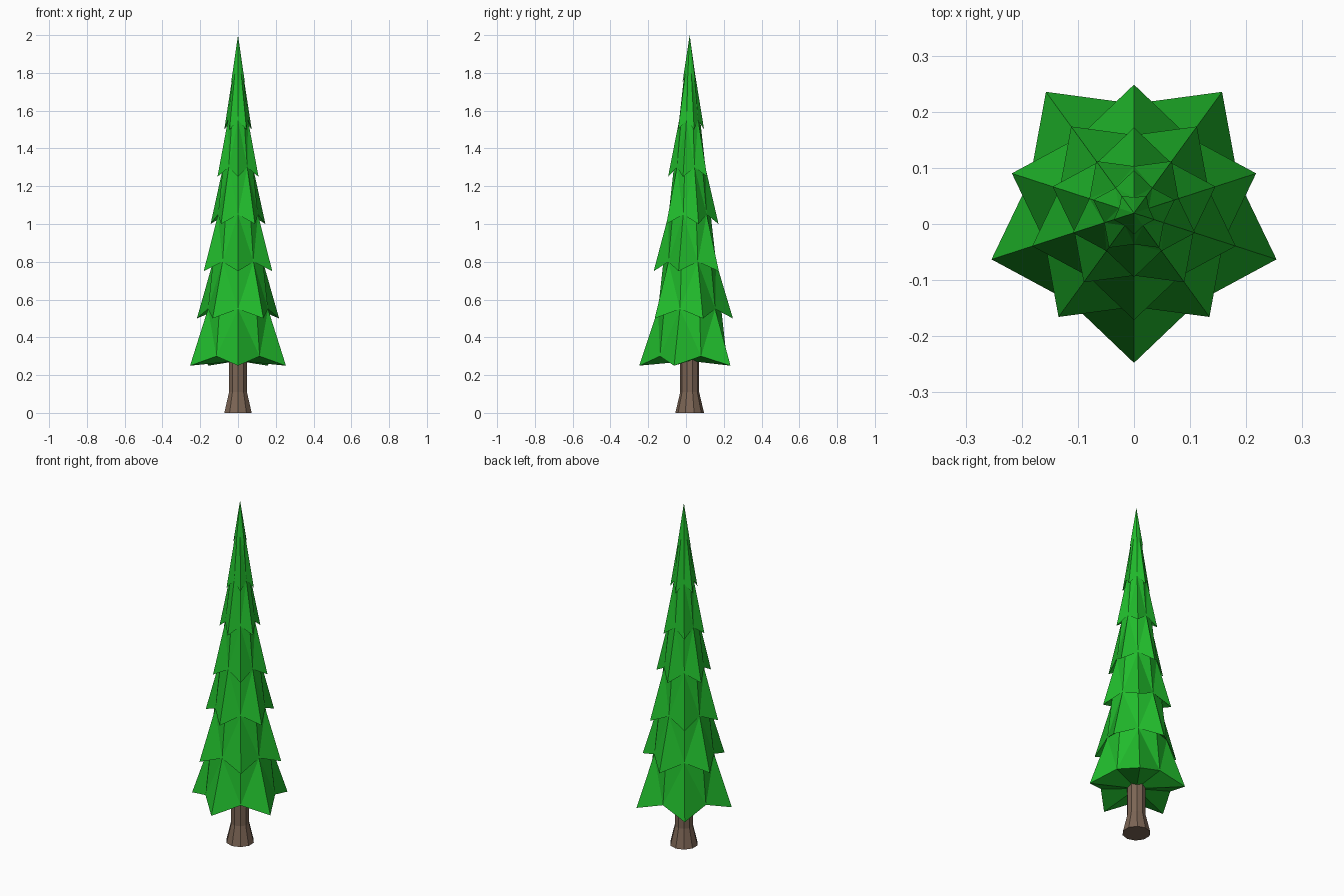
import bpy, bmesh
from math import sin, cos, radians

if "Cube" in bpy.data.objects:
    bpy.data.objects.remove(bpy.data.objects["Cube"])

AXIS_Y = 0.0195   # tree axis, so that the branch spikes are centred in y
SIDES = 10


def material(name, color):
    m = bpy.data.materials.new(name)
    m.diffuse_color = (*color, 1)
    m.use_nodes = True
    m.node_tree.nodes["Principled BSDF"].inputs["Base Color"].default_value = m.diffuse_color
    return m


def point(bm, j, r, z):
    a = radians(-90 + 36 * j)
    return bm.verts.new((r * cos(a), AXIS_Y + r * sin(a), z))


def bridge(bm, low, high):
    for j in range(SIDES):
        k = (j + 1) % SIDES
        bm.faces.new((low[j], low[k], high[k], high[j]))


def fan(bm, ring, tip):
    for j in range(SIDES):
        bm.faces.new((ring[j], ring[(j + 1) % SIDES], tip))


def finish(bm, name, mat):
    bmesh.ops.recalc_face_normals(bm, faces=bm.faces)
    me = bpy.data.meshes.new(name)
    bm.to_mesh(me)
    bm.free()
    me.materials.append(mat)
    ob = bpy.data.objects.new(name, me)
    bpy.context.collection.objects.link(ob)
    return ob


# Trunk: flared foot, straight upper part
bm = bmesh.new()
rings = [[point(bm, j, r, z) for j in range(SIDES)]
         for r, z in ((0.076, 0), (0.05, 0.11), (0.05, 0.3))]
bridge(bm, rings[0], rings[1])
bridge(bm, rings[1], rings[2])
bm.faces.new(rings[0])
bm.faces.new(rings[2])
finish(bm, "trunk", material("bark", (0.2, 0.13, 0.09)))

# Foliage: seven stacked five-pointed skirts, each turned 36 degrees from the last
bm = bmesh.new()
TIERS = 7
below = None
for i in range(TIERS):
    r = 0.267 * (1 - i / TIERS)
    z = 0.25 + 0.25 * i
    # inner ring holds the notches; spikes hang outward and down from it
    inner = [point(bm, j, 0.73 * r, z + 0.05) for j in range(SIDES)]
    star = [point(bm, j, r, z) if (i + j) % 2 == 0 else inner[j]
            for j in range(SIDES)]
    if below:
        bridge(bm, below, inner)
        # spike undersides
        for j in range(i % 2, SIDES, 2):
            bm.faces.new((star[j], inner[j], inner[j - 1]))
            bm.faces.new((star[j], inner[(j + 1) % SIDES], inner[j]))
    else:
        # shallow underside of the lowest skirt
        fan(bm, star, bm.verts.new((0, AXIS_Y, 0.275)))
        for j in range(0, SIDES, 2):
            bm.verts.remove(inner[j])
    below = star
fan(bm, below, bm.verts.new((0, AXIS_Y, 2.0)))
# split the skirt quads along the ridges so every facet is flat
bmesh.ops.triangulate(bm, faces=bm.faces)
finish(bm, "foliage", material("needles", (0.015, 0.5, 0.025)))
